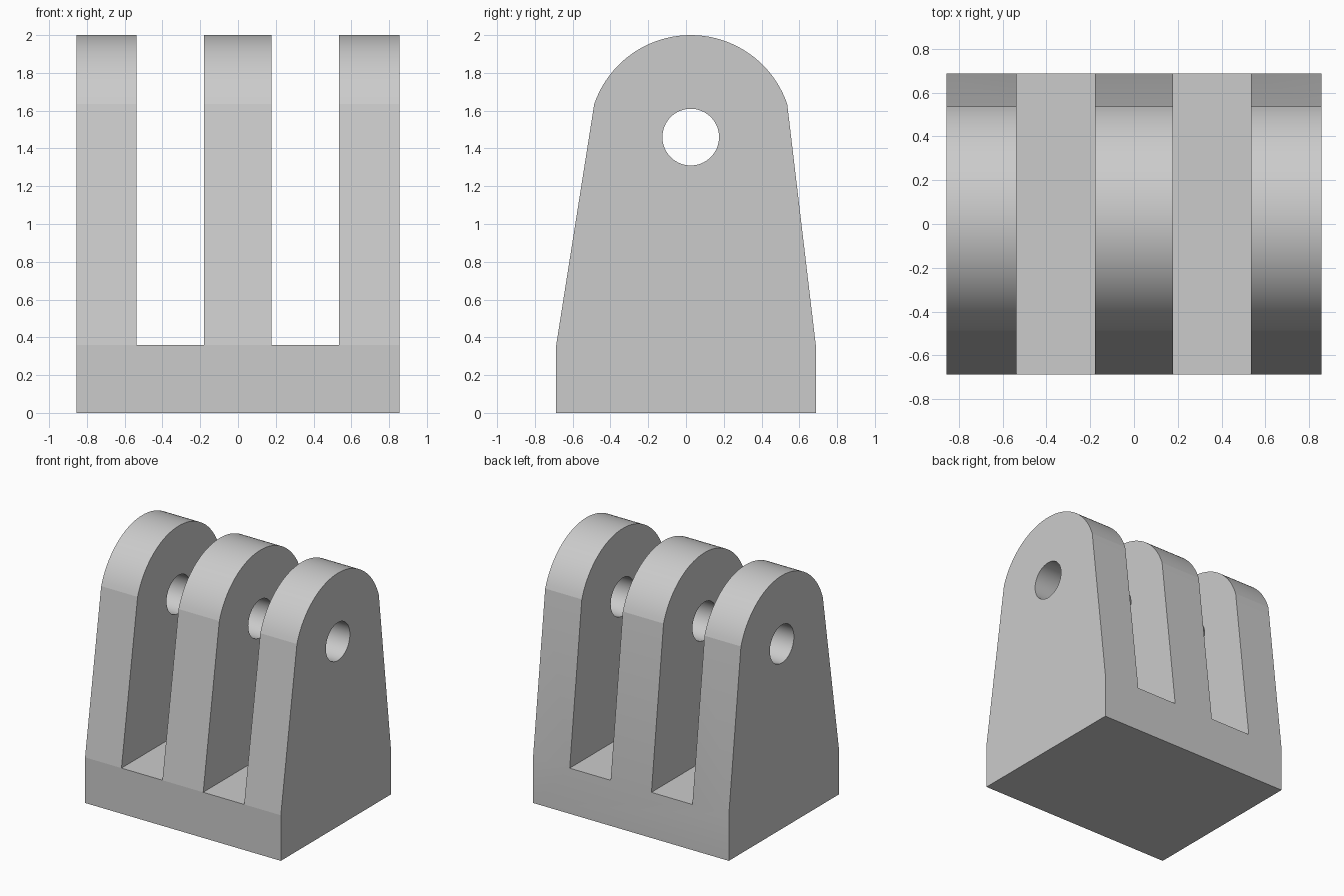
import bpy
import bmesh
from math import sin, cos, asin, pi, radians
from mathutils import Matrix

cube = bpy.data.objects.get("Cube")
if cube:
    bpy.data.objects.remove(cube, do_unlink=True)

HALF_X, HALF_Y, BASE_Z = 0.855, 0.687, 0.36
PIN_Y, PIN_Z, PIN_R = 0.025, 1.46, 0.15
CROWN_R, SHOULDER = 0.54, 0.175

grey = bpy.data.materials.new("plain grey")
grey.use_nodes = True
colour = (0.6, 0.6, 0.6, 1)
grey.diffuse_color = colour
grey.node_tree.nodes["Principled BSDF"].inputs["Base Color"].default_value = colour


def add_object(name, bm):
    mesh = bpy.data.meshes.new(name)
    bmesh.ops.recalc_face_normals(bm, faces=bm.faces)
    bm.to_mesh(mesh)
    bm.free()
    obj = bpy.data.objects.new(name, mesh)
    bpy.context.collection.objects.link(obj)
    mesh.materials.append(grey)
    return obj


def extrude_profile(name, points, x0, x1):
    """Extrude a (y, z) outline along x."""
    bm = bmesh.new()
    face = bm.faces.new([bm.verts.new((x0, y, z)) for y, z in points])
    new = bmesh.ops.extrude_face_region(bm, geom=[face])["geom"]
    verts = [v for v in new if isinstance(v, bmesh.types.BMVert)]
    bmesh.ops.translate(bm, verts=verts, vec=(x1 - x0, 0, 0))
    return add_object(name, bm)


# Side outline: straight base, tapered sides, round crown about the pin
start = asin(SHOULDER / CROWN_R)
steps = 40
outline = [(-HALF_Y, BASE_Z), (-HALF_Y, 0), (HALF_Y, 0), (HALF_Y, BASE_Z)]
for i in range(steps + 1):
    a = start + (pi - 2 * start) * i / steps
    outline.append((PIN_Y + CROWN_R * cos(a), PIN_Z + CROWN_R * sin(a)))
bracket = extrude_profile("clevis_bracket", outline, -HALF_X, HALF_X)

# Two slots that leave three lugs
cutters = []
box = [(-1, BASE_Z), (1, BASE_Z), (1, 2.2), (-1, 2.2)]
for name, x0, x1 in (("right_slot", -0.537, -0.179), ("left_slot", 0.177, 0.535)):
    cutters.append(extrude_profile(name, box, x0, x1))

# Pin hole through all lugs
ring = [(PIN_Y + PIN_R * cos(2 * pi * i / 64), PIN_Z + PIN_R * sin(2 * pi * i / 64))
        for i in range(64)]
cutters.append(extrude_profile("pin_hole", ring, -1, 1))

for cutter in cutters:
    cutter.hide_render = True
    mod = bracket.modifiers.new(cutter.name, "BOOLEAN")
    mod.operation = "DIFFERENCE"
    mod.solver = "EXACT"
    mod.object = cutter

# Apply the cuts and drop the cutters
bpy.ops.object.select_all(action="DESELECT")
bpy.context.view_layer.objects.active = bracket
bracket.select_set(True)
for cutter in cutters:
    bpy.ops.object.modifier_apply(modifier=cutter.name)
    bpy.data.objects.remove(cutter, do_unlink=True)

bpy.ops.object.shade_smooth_by_angle(angle=radians(8))
